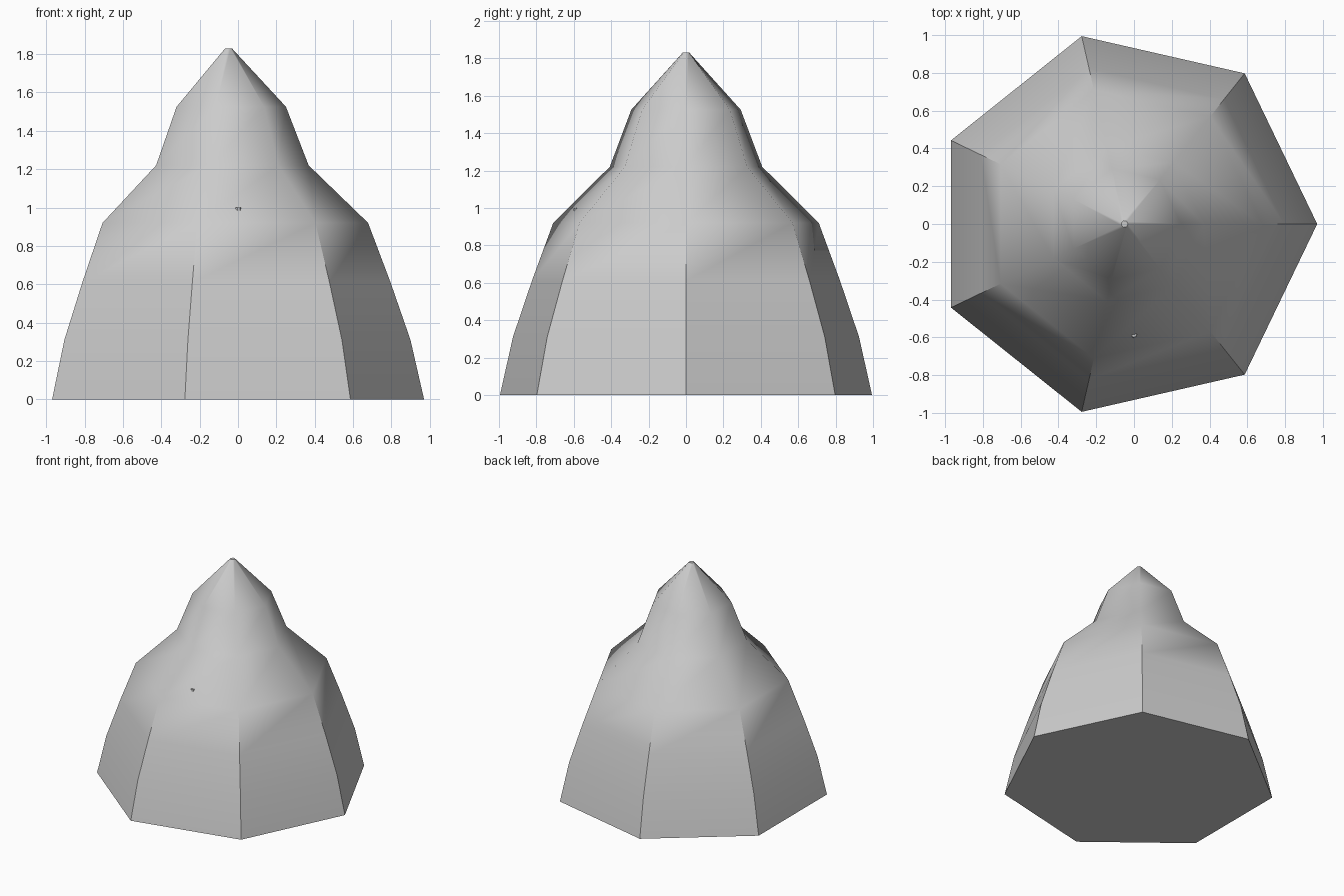
import bpy, bmesh, math

if "Cube" in bpy.data.objects:
    bpy.data.objects.remove(bpy.data.objects["Cube"])

SHARP = math.radians(42)


def lathe(name, centre, sides, profile, phase=0.0):
    """Stack polygon rings (radius, z) into a closed solid."""
    bm = bmesh.new()
    rings = []
    for r, z in profile:
        ring = []
        for i in range(sides):
            a = phase + 2 * math.pi * i / sides
            ring.append(bm.verts.new((centre[0] + r * math.cos(a),
                                      centre[1] + r * math.sin(a), z)))
        rings.append(ring)
    for low, high in zip(rings, rings[1:]):
        for i in range(sides):
            j = (i + 1) % sides
            bm.faces.new((low[i], low[j], high[j], high[i]))
    bm.faces.new(rings[0][::-1])
    bm.faces.new(rings[-1])
    mesh = bpy.data.meshes.new(name)
    bm.to_mesh(mesh)
    bm.free()
    obj = bpy.data.objects.new(name, mesh)
    bpy.context.collection.objects.link(obj)
    bpy.ops.object.select_all(action='DESELECT')
    obj.select_set(True)
    bpy.context.view_layer.objects.active = obj
    bpy.ops.object.shade_smooth_by_angle(angle=SHARP)
    return obj


# Seven-sided outer body with stepped taper
lathe("spire_body", (-0.05, 0), 7, [
    (1.02, 0.0), (0.949, 0.31), (0.845, 0.61), (0.728, 0.92),
    (0.418, 1.22), (0.30, 1.525), (0.018, 1.83)])

# Three inner posts around the centre, the front one just reaching the surface
for name, deg, height in (("front_post", 270, 1.0),
                          ("right_post", 30, 0.85),
                          ("left_post", 150, 0.85)):
    a = math.radians(deg)
    lathe(name, (0.58 * math.cos(a), 0.585 * math.sin(a)), 7,
          [(0.16, 0.0), (0.10, height * 0.5), (0.015, height)])
